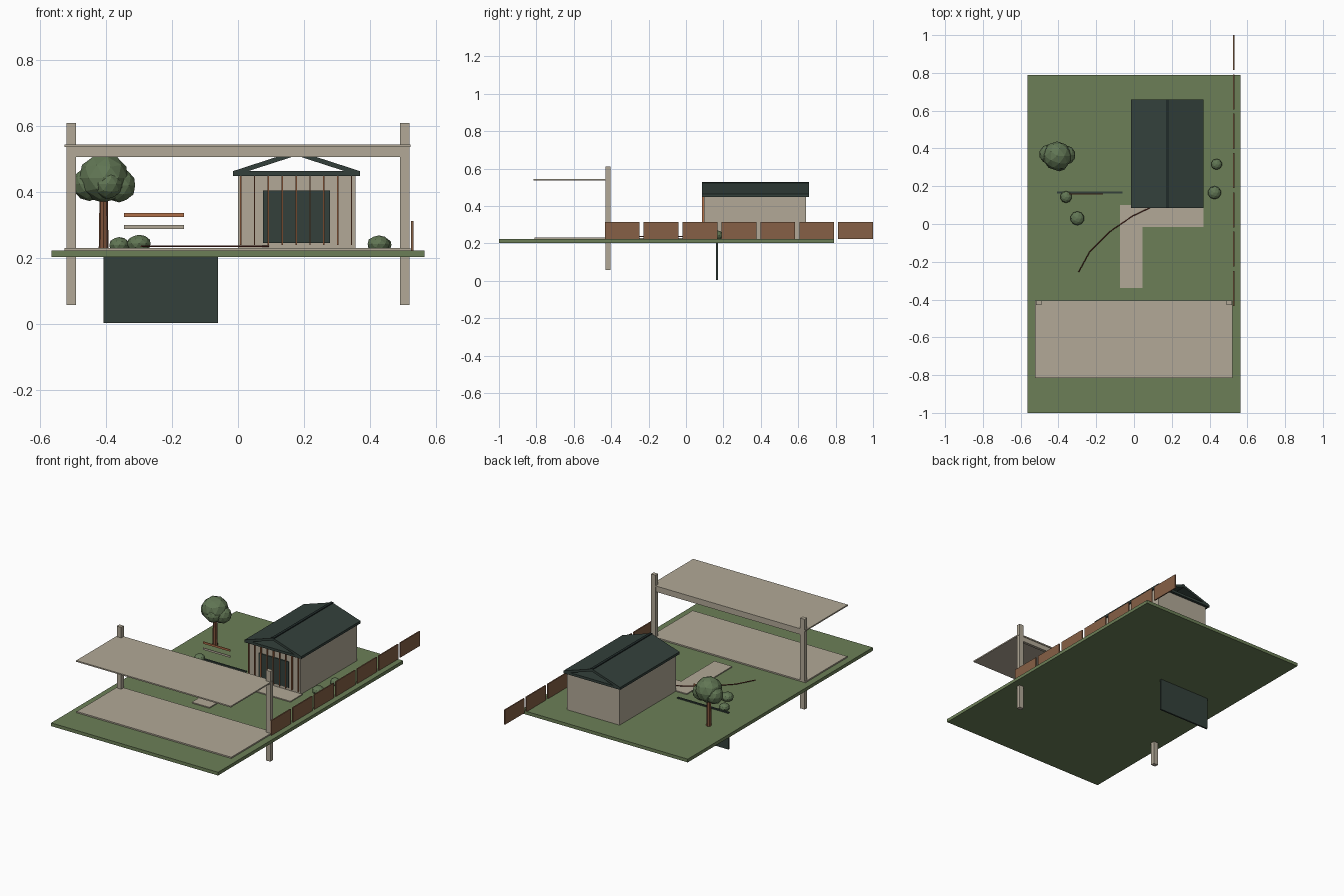
import bpy, bmesh, math
from mathutils import Matrix, Vector

if "Cube" in bpy.data.objects:
    bpy.data.objects.remove(bpy.data.objects["Cube"])


def material(name, rgb):
    m = bpy.data.materials.new(name)
    lin = [((c / 255 + 0.055) / 1.055) ** 2.4 for c in rgb]
    m.diffuse_color = (*lin, 1)
    m.use_nodes = True
    m.node_tree.nodes["Principled BSDF"].inputs["Base Color"].default_value = m.diffuse_color
    return m


GRASS = material("grass green", (108, 127, 87))
LEAF = material("leaf green", (97, 118, 84))
STONE = material("warm beige", (178, 169, 151))
DARK = material("dark slate green", (51, 64, 59))
RIDGE = material("ridge black green", (32, 43, 42))
WOOD = material("fence brown", (134, 96, 70))
BARK = material("bark brown", (128, 84, 60))
ORANGE = material("cedar orange", (176, 112, 74))
RED = material("hose red brown", (122, 56, 44))


def finish(bm, name, mat):
    me = bpy.data.meshes.new(name)
    bmesh.ops.recalc_face_normals(bm, faces=bm.faces)
    bm.to_mesh(me)
    bm.free()
    me.materials.append(mat)
    ob = bpy.data.objects.new(name, me)
    bpy.context.collection.objects.link(ob)
    return ob


def add_box(bm, x, y, z):
    """Box given by its (min, max) range on each axis."""
    size = [r[1] - r[0] for r in (x, y, z)]
    mid = [(r[1] + r[0]) / 2 for r in (x, y, z)]
    bmesh.ops.create_cube(bm, size=1, matrix=Matrix.Translation(mid) @ Matrix.Diagonal((*size, 1)))


def boxes(name, mat, *ranges):
    bm = bmesh.new()
    for r in ranges:
        add_box(bm, *r)
    return finish(bm, name, mat)


def prism(name, mat, outline, axis, lo, hi):
    """Extrude a 2D outline along y (outline in xz) or z (outline in xy)."""
    bm = bmesh.new()
    pts = [(a, lo, b) if axis == "y" else (a, b, lo) for a, b in outline]
    face = bm.faces.new([bm.verts.new(p) for p in pts])
    ext = bmesh.ops.extrude_face_region(bm, geom=[face])
    move = Vector((0, hi - lo, 0)) if axis == "y" else Vector((0, 0, hi - lo))
    bmesh.ops.translate(bm, vec=move, verts=[v for v in ext["geom"] if isinstance(v, bmesh.types.BMVert)])
    return finish(bm, name, mat)


def blobs(name, mat, items):
    """Faceted balls: (centre, horizontal radius, vertical radius)."""
    bm = bmesh.new()
    for c, r, rz in items:
        bmesh.ops.create_icosphere(bm, subdivisions=2, radius=1,
                                   matrix=Matrix.Translation(c) @ Matrix.Diagonal((r, r, rz, 1)))
    return finish(bm, name, mat)


# Ground and paving
TOP = 0.223
boxes("lawn", GRASS, ((-0.565, 0.565), (-1, 0.79), (0.203, TOP)))
boxes("carport_slab", STONE, ((-0.525, 0.522), (-0.81, -0.405), (TOP, 0.231)))
prism("garden_path", STONE,
      [(-0.075, -0.34), (0.045, -0.34), (0.045, -0.017), (0.367, -0.017), (0.367, 0.1), (-0.075, 0.1)],
      "z", TOP - 0.003, 0.229)

# Carport: posts, beam and flat roof
boxes("carport_posts", STONE,
      *[((s * 0.505 - 0.015, s * 0.505 + 0.015), (-0.43, -0.405), (0.058, 0.61)) for s in (-1, 1)])
boxes("carport_beam", STONE, ((-0.495, 0.495), (-0.426, -0.409), (0.507, 0.538)))
boxes("carport_roof", STONE, ((-0.525, 0.522), (-0.815, -0.405), (0.537, 0.545)))

# House body, glazed front and vertical battens
boxes("house_walls", STONE, ((0, 0.356), (0.097, 0.642), (TOP, 0.45)))
boxes("front_glazing", DARK, ((0.075, 0.279), (0.091, 0.098), (0.246, 0.405)))
boxes("front_battens", ORANGE,
      *[((0.006 + i * 0.042, 0.010 + i * 0.042), (0.086, 0.098), (0.24, 0.45)) for i in range(9)])

# House roof: eave plate, two open-ended slopes, ridge cap
RX, Y0, Y1 = 0.177, 0.085, 0.658
boxes("eave_plate", DARK, ((-0.015, 0.369), (Y0, Y1), (0.449, 0.464)))
for side, s in (("left", -1), ("right", 1)):
    prism(f"roof_slope_{side}", DARK,
          [(RX, 0.511), (RX, 0.526), (RX + s * 0.191, 0.464), (RX + s * 0.145, 0.464)], "y", Y0, Y1)
boxes("ridge_cap", RIDGE, ((RX - 0.008, RX + 0.008), (Y0, Y1), (0.518, 0.529)))

# Boundary fence panels
boxes("fence_panels", WOOD,
      *[((0.524, 0.531), (-0.434 + i * 0.208, -0.248 + i * 0.208), (TOP, 0.313)) for i in range(7)])

# Sunken screen with two slats above it
boxes("sunken_screen", DARK, ((-0.408, -0.06), (0.161, 0.171), (0.003, 0.23)))
boxes("upper_slat", ORANGE, ((-0.345, -0.163), (0.156, 0.161), (0.325, 0.337)))
boxes("lower_slat", STONE, ((-0.345, -0.163), (0.156, 0.159), (0.288, 0.3)))

# Tree
bm = bmesh.new()
bmesh.ops.create_cone(bm, cap_ends=True, segments=8, radius1=0.015, radius2=0.012, depth=0.2,
                      matrix=Matrix.Translation((-0.407, 0.36, 0.32)))
finish(bm, "tree_trunk", BARK)
blobs("tree_crown", LEAF, [
    ((-0.407, 0.36, 0.443), 0.077, 0.075),
    ((-0.45, 0.37, 0.425), 0.052, 0.052),
    ((-0.36, 0.365, 0.42), 0.051, 0.051),
    ((-0.395, 0.325, 0.425), 0.046, 0.046),
])

# Shrubs
blobs("shrubs", LEAF, [
    ((-0.36, 0.143, 0.24), 0.031, 0.024),
    ((-0.3, 0.03, 0.244), 0.037, 0.027),
    ((0.437, 0.316, 0.24), 0.029, 0.023),
    ((0.426, 0.166, 0.243), 0.035, 0.026),
])

# Garden hose lying on the lawn
cu = bpy.data.curves.new("garden_hose", "CURVE")
cu.dimensions = "3D"
cu.bevel_depth = 0.0025
cu.bevel_resolution = 1
cu.use_fill_caps = True
path = [(0.093, 0.09), (-0.008, 0.042), (-0.13, -0.042), (-0.235, -0.148), (-0.293, -0.254)]
sp = cu.splines.new("POLY")
sp.points.add(len(path) - 1)
for p, (x, y) in zip(sp.points, path):
    p.co = (x, y, 0.236, 1)
cu.materials.append(RED)
bpy.context.collection.objects.link(bpy.data.objects.new("garden_hose", cu))
